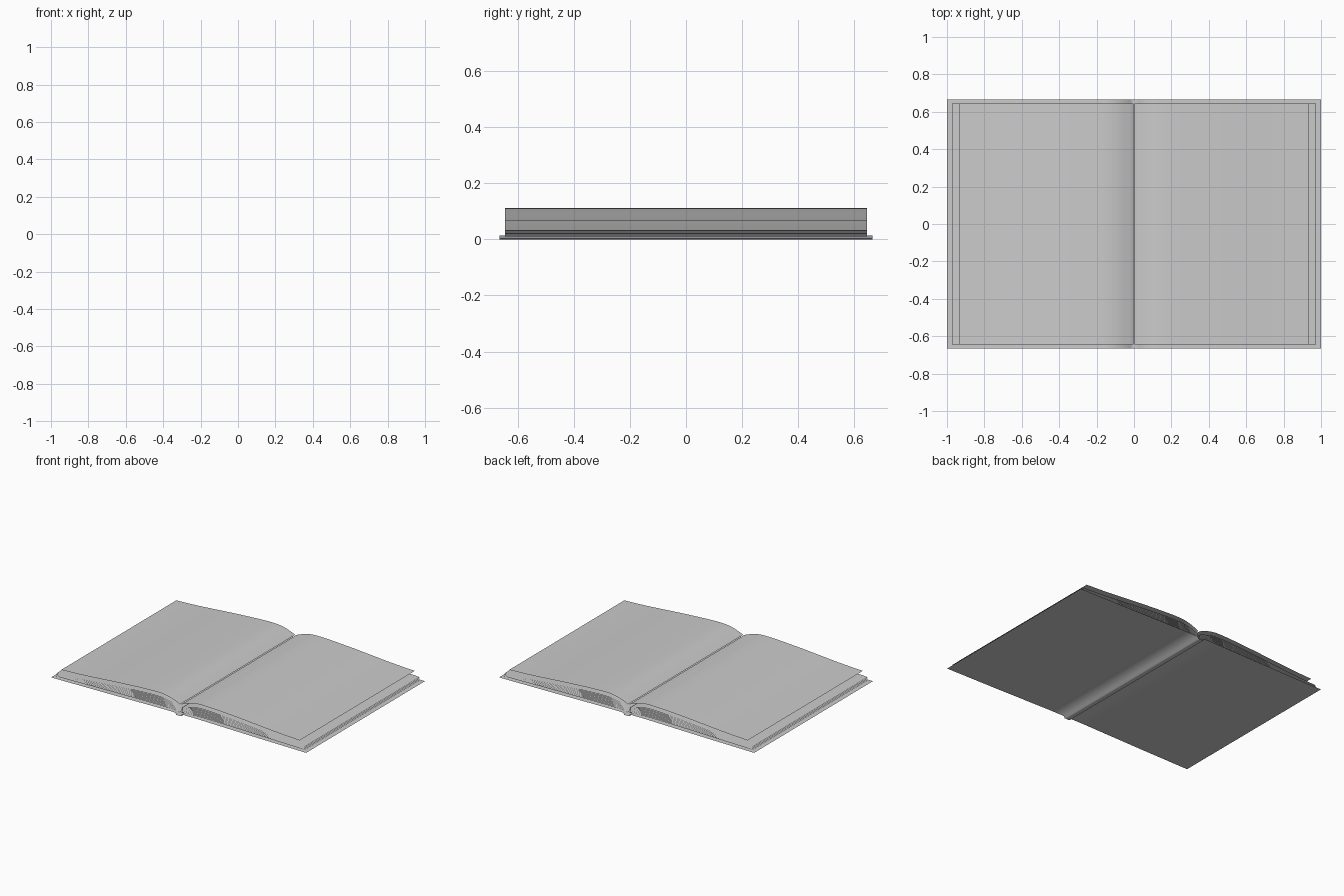
import bpy, bmesh, math

cube = bpy.data.objects.get("Cube")
if cube:
    bpy.data.objects.remove(cube)

# One plain grey for the whole book
grey = bpy.data.materials.new("grey paper")
grey.use_nodes = True
COLOUR = (0.6, 0.6, 0.6, 1)
grey.diffuse_color = COLOUR
grey.node_tree.nodes["Principled BSDF"].inputs["Base Color"].default_value = COLOUR


def lerp(a, b, t):
    return a + (b - a) * t


def curve(points, steps=6):
    """Smooth x-z curve through the points."""
    pts = [points[0]] + points + [points[-1]]
    out = []
    for a, b, c, d in zip(pts, pts[1:], pts[2:], pts[3:]):
        for s in range(steps):
            t = s / steps
            out.append(tuple(
                0.5 * (2*q + (r - p)*t + (2*p - 5*q + 4*r - u)*t*t
                       + (3*q - p - 3*r + u)*t**3)
                for p, q, r, u in zip(a, b, c, d)))
    return out + [points[-1]]


def sheet(name, profile, depth):
    """Paper-thin sheet: an x-z profile swept along y."""
    bm = bmesh.new()
    rows = [[bm.verts.new((x, y, z)) for x, z in profile] for y in (-depth, depth)]
    for i in range(len(profile) - 1):
        bm.faces.new((rows[0][i], rows[0][i + 1], rows[1][i + 1], rows[1][i]))
    bmesh.ops.recalc_face_normals(bm, faces=bm.faces)
    if sum(f.normal.z for f in bm.faces) < 0:
        bmesh.ops.reverse_faces(bm, faces=bm.faces)
    for f in bm.faces:
        f.smooth = True
    mesh = bpy.data.meshes.new(name)
    bm.to_mesh(mesh)
    bm.free()
    mesh.materials.append(grey)
    obj = bpy.data.objects.new(name, mesh)
    bpy.context.collection.objects.link(obj)
    return obj


# Cover: two boards sloping gently outwards from a sunken spine
half = [(0.02, 0.0), (0.025, 0.014), (0.15, 0.014), (0.6, 0.007), (1.0, 0.003)]
sheet("cover", [(-x, z) for x, z in reversed(half)] + half, 0.665)

# Page block on each side, fanned from the spine to the fore edge
BOTTOM = [(0.008, 0.012), (0.03, 0.018), (0.1, 0.021), (0.2, 0.022),
          (0.45, 0.019), (0.75, 0.014), (0.975, 0.010)]
TOP = [(0.008, 0.048), (0.03, 0.056), (0.1, 0.076), (0.2, 0.083),
       (0.45, 0.070), (0.75, 0.045), (0.972, 0.032)]
# Raised open page above the block
OPEN = [(0.004, 0.070), (0.03, 0.082), (0.1, 0.104), (0.2, 0.111),
        (0.45, 0.098), (0.75, 0.075), (0.935, 0.066)]
PAGES = 9

for side, sign in (("left", 1), ("right", -1)):
    for n in range(PAGES):
        t = n / (PAGES - 1)
        pts = [(lerp(a[0], b[0], t) - 0.012 * (n % 2) * (a[0] > 0.9), lerp(a[1], b[1], t))
               for a, b in zip(BOTTOM, TOP)]
        sheet(f"{side}_page_{n + 1}", [(sign * x, z) for x, z in curve(pts)], 0.645)
    sheet(f"{side}_open_page", [(sign * x, z) for x, z in curve(OPEN)], 0.645)
